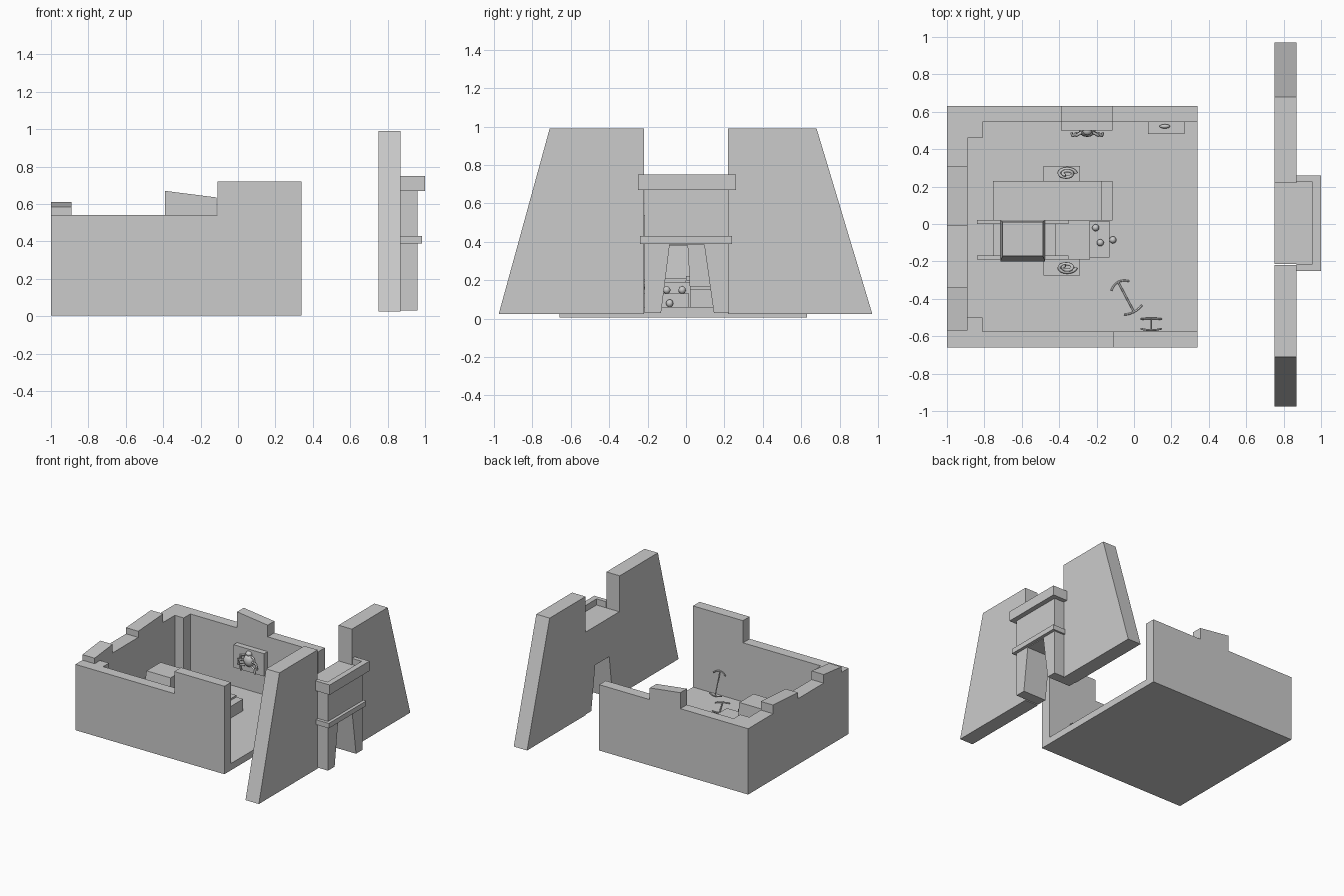
import bpy, bmesh, math
from mathutils import Vector

if "Cube" in bpy.data.objects:
    bpy.data.objects.remove(bpy.data.objects["Cube"])


def finish(name, bm):
    bmesh.ops.recalc_face_normals(bm, faces=bm.faces)
    me = bpy.data.meshes.new(name)
    bm.to_mesh(me)
    bm.free()
    ob = bpy.data.objects.new(name, me)
    bpy.context.collection.objects.link(ob)
    return ob


def prism(name, pts, axis, a, b):
    """Extrude a profile along an axis. axis x: pts are (y,z); axis y: (x,z); axis z: (x,y)."""
    def put(p, t):
        return {'x': (t, p[0], p[1]), 'y': (p[0], t, p[1]), 'z': (p[0], p[1], t)}[axis]
    bm = bmesh.new()
    f = bm.faces.new([bm.verts.new(put(p, a)) for p in pts])
    r = bmesh.ops.extrude_face_region(bm, geom=[f])
    d = Vector(put((0, 0), b - a))
    bmesh.ops.translate(bm, vec=d, verts=[v for v in r['geom'] if isinstance(v, bmesh.types.BMVert)])
    return finish(name, bm)


def box(name, x0, x1, y0, y1, z0, z1):
    return prism(name, [(x0, y0), (x1, y0), (x1, y1), (x0, y1)], 'z', z0, z1)


def ball(name, c, r, seg=12):
    bm = bmesh.new()
    bmesh.ops.create_uvsphere(bm, u_segments=seg, v_segments=seg // 2 + 2, radius=1)
    bmesh.ops.scale(bm, vec=r, verts=bm.verts)
    bmesh.ops.translate(bm, vec=c, verts=bm.verts)
    ob = finish(name, bm)
    for p in ob.data.polygons:
        p.use_smooth = True
    return ob


def tube(name, pts, r):
    cu = bpy.data.curves.new(name, 'CURVE')
    cu.dimensions = '3D'
    cu.bevel_depth = r
    cu.bevel_resolution = 1
    cu.use_fill_caps = True
    s = cu.splines.new('POLY')
    s.points.add(len(pts) - 1)
    for q, p in zip(s.points, pts):
        q.co = (*p, 1)
    ob = bpy.data.objects.new(name, cu)
    bpy.context.collection.objects.link(ob)
    return ob


# Room floor and ruined walls
box("floor", -1, .34, -.66, .63, .005, .06)
prism("front_wall", [(-1, .005), (.34, .005), (.34, .72), (-.11, .72), (-.11, .54), (-1, .54)], 'y', -.66, -.575)
box("back_wall", -1, .34, .545, .63, .005, .54)
prism("left_wall", [(-.66, .005), (.63, .005), (.63, .54), (.31, .54), (.31, .61), (-.01, .59), (-.01, .54),
                    (-.34, .54), (-.34, .61), (-.57, .585), (-.57, .54), (-.66, .54)], 'x', -1, -.89)
prism("back_wall_stub", [(-.39, .5), (-.115, .5), (-.115, .635), (-.39, .67)], 'y', .545, .63)
for i, (a, b) in enumerate([(-.575, -.5), (.46, .545)]):
    box(f"corner_pillar_{i}", -.89, -.81, a, b, .06, .54)

# Pylon towers
prism("pylon_left", [(-.975, .025), (-.71, .99), (-.22, .99), (-.22, .025)], 'x', .75, .87)
prism("pylon_right", [(.97, .025), (.68, .99), (.22, .99), (.22, .025)], 'x', .75, .87)
# Gate with tapered doorway
prism("gate", [(-.215, .03), (-.13, .03), (-.085, .385), (.095, .385), (.145, .03), (.225, .03),
               (.225, .70), (-.215, .70)], 'x', .75, .96)
box("gate_moulding", .87, .985, -.24, .24, .39, .43)
prism("gate_cornice", [(.87, -.25), (1, -.25), (1, .26), (.87, .26), (.87, .225), (.955, .225),
                       (.955, -.215), (.87, -.215)], 'z', .67, .75)

# Central dais
box("dais_back", -.755, -.175, .02, .23, .06, .17)
box("dais_front", -.755, -.235, -.19, .02, .06, .19)
box("dais_ledge", -.175, -.115, .02, .23, .06, .155)
box("dais_step", -.235, -.13, -.18, .015, .06, .13)
# Chest with carrying poles
box("chest_tray", -.755, -.42, -.17, .0, .19, .21)
for y in (-.18, .01):
    box("carrying_pole", -.84, -.35, y - .011, y + .011, .2, .222)
chest = box("chest", -.715, -.475, -.2, .022, .19, .38)
for v in chest.data.vertices:
    if v.co.z > .3:
        v.co.x = -.595 + (v.co.x + .595) * .9
        v.co.y = -.08 + (v.co.y + .089) * .82
# Small offerings
for i, c in enumerate([(-.205, -.02, .149), (-.18, -.1, .149), (-.113, -.085, .08)]):
    ball(f"offering_{i}", c, (.019, .019, .02))

# Coiled guardian figures beside the dais
for s, y0, y1 in ((1, .23, .31), (-1, -.275, -.19)):
    box("guardian_plinth", -.485, -.29, y0, y1, .06, .13)
    yc = (y0 + y1) / 2
    coil = []
    for k in range(29):
        t = k / 28
        a = t * math.pi * 3.4
        r = 1 - .65 * t
        coil.append((-.36 + .05 * r * math.cos(a), yc + s * .028 * r * math.sin(a), .14 + .06 * t))
    tube("guardian_coil", coil, .009)

# Beetle relief on the back wall
box("relief_panel", -.39, -.115, .5, .55, .235, .42)
ball("relief_body", (-.25, .5, .33), (.045, .035, .05))
ball("relief_head", (-.25, .5, .385), (.026, .026, .02))
for s in (-1, 1):
    for z, w in ((.37, .05), (.33, .07), (.29, .05)):
        tube("relief_leg", [(-.25 + s * .03, .49, z), (-.25 + s * (w + .01), .472, z),
                            (-.25 + s * (w + .012), .485, z - .05)], .008)
# Pedestal with small figure in the back corner
box("corner_pedestal", .075, .27, .48, .545, .06, .2)
ball("corner_figure", (.165, .522, .215), (.03, .012, .018), 10)


# Picks: one lying on the floor, one leaning on the front wall
def pick(name, foot, head, side):
    f, h, s = Vector(foot), Vector(head), Vector(side).normalized()
    up = (h - f).normalized()
    tube(name + "_shaft", [f, h], .005)
    for tag, c, d, bend in (("_head", h, up, .025), ("_foot", f, -up, .012)):
        tube(name + tag, [c + s * (.055 * k / 4) - d * bend * (k / 4) ** 2 for k in range(-4, 5)], .005)


pick("lying_pick", (0, -.47, .067), (-.085, -.31, .067), (.16, .085, 0))
pick("leaning_pick", (.092, -.505, .08), (.092, -.568, .26), (1, 0, 0))
